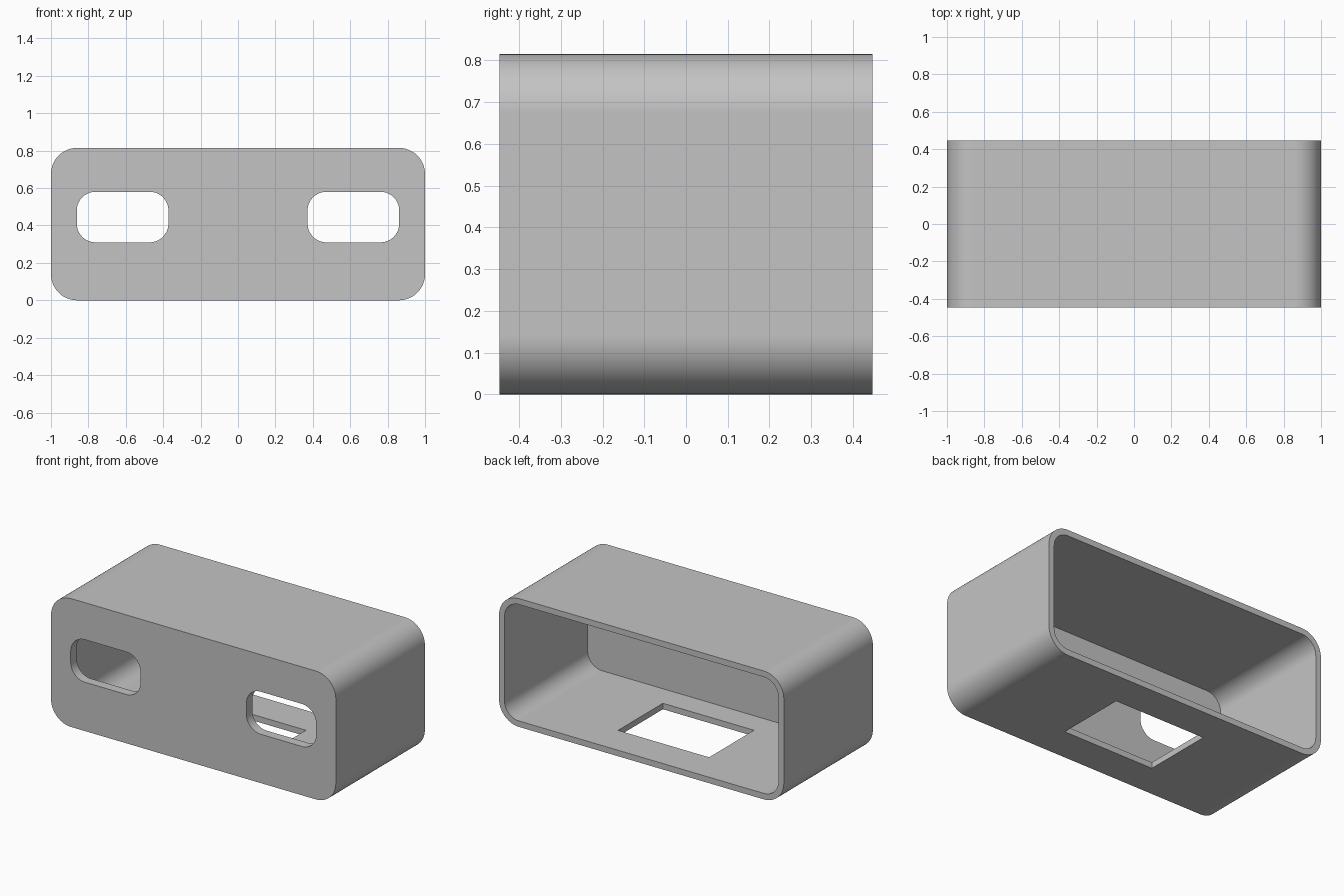
import bpy
import math

# Overall dimensions
WIDTH, DEPTH, HEIGHT = 2.0, 0.894, 0.815
WALL, FRONT = 0.038, 0.06
RADIUS = 0.14

cube = bpy.data.objects.get("Cube")
if cube:
    bpy.data.objects.remove(cube, do_unlink=True)

grey = bpy.data.materials.new("plain grey")
grey.use_nodes = True
colour = (0.55, 0.55, 0.55, 1)
grey.diffuse_color = colour
grey.node_tree.nodes["Principled BSDF"].inputs["Base Color"].default_value = colour


def rounded_prism(name, x, z, width, height, radius, y0, y1, steps=16):
    """Rounded rectangle in the XZ plane, extruded from y0 to y1."""
    outline = []
    for quarter, (sx, sz) in enumerate([(1, 1), (-1, 1), (-1, -1), (1, -1)]):
        cx = x + sx * (width / 2 - radius)
        cz = z + sz * (height / 2 - radius)
        for i in range(steps + 1):
            a = (quarter + i / steps) * math.pi / 2
            outline.append((cx + radius * math.cos(a), cz + radius * math.sin(a)))
    n = len(outline)
    verts = [(px, y, pz) for y in (y0, y1) for px, pz in outline]
    faces = [tuple(range(n)), tuple(reversed(range(n, 2 * n)))]
    faces += [(i, i + n, (i + 1) % n + n, (i + 1) % n) for i in range(n)]
    mesh = bpy.data.meshes.new(name)
    mesh.from_pydata(verts, [], faces)
    mesh.materials.append(grey)
    obj = bpy.data.objects.new(name, mesh)
    bpy.context.collection.objects.link(obj)
    return obj


# Outer housing
back = DEPTH / 2
housing = rounded_prism("housing", 0, HEIGHT / 2, WIDTH, HEIGHT, RADIUS, -back, back)

# Cavity open at the back
cutters = [rounded_prism("cavity_cutter", 0, HEIGHT / 2, WIDTH - 2 * WALL,
                         HEIGHT - 2 * WALL, RADIUS - WALL, -back + FRONT, back + 0.1)]

# Two rounded slots in the front wall
for side, label in ((-1, "right"), (1, "left")):
    cutters.append(rounded_prism(label + "_slot_cutter", side * 0.617, 0.445,
                                 0.49, 0.27, 0.1, -back - 0.1, -back + FRONT + 0.1))

# Rectangular opening in the floor
bpy.ops.mesh.primitive_cube_add(size=1, location=(0, 0, 0))
floor_cutter = bpy.context.object
floor_cutter.name = "floor_opening_cutter"
floor_cutter.scale = (0.64, 0.45, 0.2)
cutters.append(floor_cutter)

# Cut the openings, then remove the cutters
bpy.ops.object.select_all(action='DESELECT')
bpy.context.view_layer.objects.active = housing
housing.select_set(True)
for cutter in cutters:
    cutter.hide_render = True
    cut = housing.modifiers.new(cutter.name, 'BOOLEAN')
    cut.operation, cut.solver, cut.object = 'DIFFERENCE', 'EXACT', cutter
    bpy.ops.object.modifier_apply(modifier=cut.name)
for cutter in cutters:
    bpy.data.objects.remove(cutter, do_unlink=True)

# One material throughout
housing.data.materials.clear()
housing.data.materials.append(grey)
for face in housing.data.polygons:
    face.material_index = 0

# Smooth rounded corners with crisp rims and flat walls
bpy.ops.object.shade_smooth_by_angle(angle=math.radians(30))
weighted = housing.modifiers.new("flat walls", 'WEIGHTED_NORMAL')
weighted.keep_sharp = True
